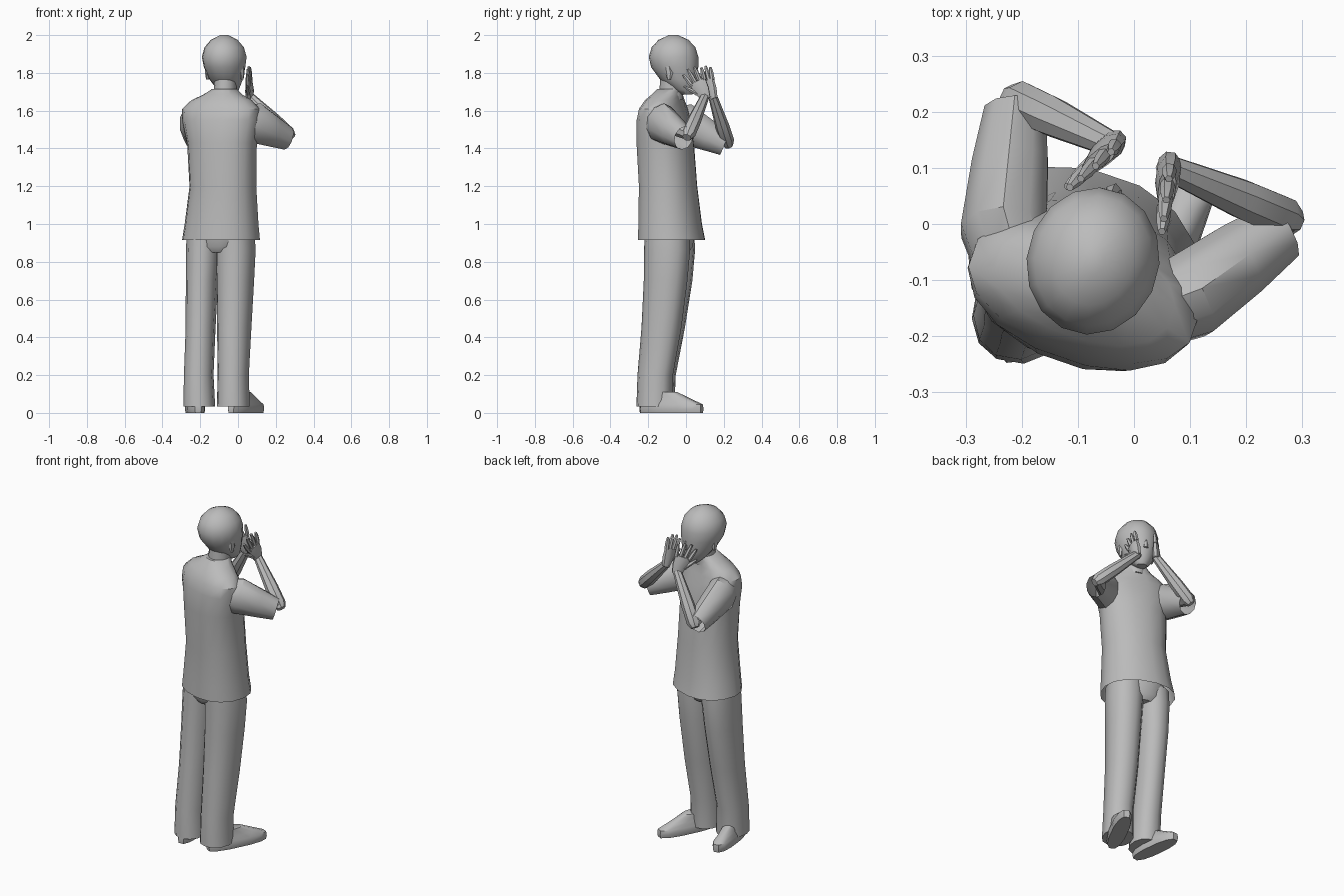
import bpy, bmesh, math
from mathutils import Vector as V

cube = bpy.data.objects.get("Cube")
if cube:
    bpy.data.objects.remove(cube, do_unlink=True)

grey = bpy.data.materials.new("plain grey")
grey.use_nodes = True
colour = (0.5, 0.5, 0.5, 1)
grey.diffuse_color = colour
grey.node_tree.nodes["Principled BSDF"].inputs["Base Color"].default_value = colour
UP = V((0, 0, 1))


def power(value, p):
    return math.copysign(abs(value) ** p, value)


def loft(name, rings, sides=10, p=1.0, angle=40, caps=(0, -1)):
    """Skin rings given as (centre, half axis, half axis); caps lists the closed ends."""
    bm = bmesh.new()
    loops = []
    for c, u, v in rings:
        turns = [2 * math.pi * (i + 0.5) / sides for i in range(sides)]
        loops.append([bm.verts.new(c + u * power(math.cos(t), p) + v * power(math.sin(t), p))
                      for t in turns])
    for low, high in zip(loops, loops[1:]):
        for i in range(sides):
            j = (i + 1) % sides
            bm.faces.new((low[i], low[j], high[j], high[i]))
    for end in caps:
        bm.faces.new(loops[end])
    bmesh.ops.recalc_face_normals(bm, faces=bm.faces)
    mesh = bpy.data.meshes.new(name)
    bm.to_mesh(mesh)
    bm.free()
    mesh.materials.append(grey)
    ob = bpy.data.objects.new(name, mesh)
    bpy.context.collection.objects.link(ob)
    bpy.ops.object.select_all(action='DESELECT')
    ob.select_set(True)
    bpy.context.view_layer.objects.active = ob
    bpy.ops.object.shade_smooth_by_angle(angle=math.radians(angle))


def stack(name, levels, yaw, **kw):
    """Horizontal rings (x, y, z, half width, half depth), turned by yaw degrees."""
    t = math.radians(yaw)
    side, ahead = V((math.cos(t), math.sin(t), 0)), V((-math.sin(t), math.cos(t), 0))
    loft(name, [(V((x, y, z)), side * a, ahead * b) for x, y, z, a, b in levels], **kw)


def tube(name, points, across=None, **kw):
    """Limb through (point, half width, half height)."""
    axis = (points[-1][0] - points[0][0]).normalized()
    side = (across or axis.cross(UP)).normalized()
    other = axis.cross(side).normalized()
    loft(name, [(c, side * a, other * b) for c, a, b in points], **kw)


# Shirt, open at the hem, then neck and head
stack("shirt", [
    (-.09, -.076, .915, .208, .172), (-.087, -.084, 1.0, .197, .163),
    (-.08, -.095, 1.2, .178, .15), (-.085, -.11, 1.43, .187, .145),
    (-.09, -.118, 1.55, .212, .128), (-.09, -.12, 1.61, .212, .11),
    (-.087, -.112, 1.655, .165, .092), (-.08, -.1, 1.685, .105, .078),
    (-.072, -.085, 1.715, .064, .068)], -19, sides=16, p=.9, caps=(-1,))
stack("neck", [(-.07, -.08, 1.66, .06, .064), (-.067, -.07, 1.8, .058, .065)], -15, sides=12)
stack("head", [
    (-.05, .005, 1.685, .03, .028), (-.052, -.008, 1.71, .056, .06),
    (-.063, -.038, 1.765, .088, .1), (-.071, -.06, 1.83, .109, .126),
    (-.073, -.066, 1.885, .118, .132), (-.073, -.066, 1.935, .104, .117),
    (-.073, -.066, 1.975, .07, .08), (-.073, -.066, 2.0, .02, .024)], -15, sides=16)
stack("nose", [(-.037, .053, 1.775, .016, .02), (-.039, .055, 1.79, .014, .017),
               (-.044, .043, 1.845, .007, .012)], -15, sides=6)
for name, x, y in (("left_ear", .022, -.09), ("right_ear", -.162, -.042)):
    stack(name, [(x, y, 1.765, .007, .01), (x, y, 1.8, .012, .022),
                 (x, y - .006, 1.835, .01, .018)], -15, sides=6)

# Trousers
stack("right_trouser_leg", [
    (-.205, -.155, .035, .083, .094), (-.208, -.148, .2, .077, .094),
    (-.198, -.113, .45, .077, .108), (-.191, -.085, .7, .083, .12),
    (-.184, -.075, .86, .089, .124), (-.18, -.075, .95, .09, .12)], -10, sides=12, p=.9)
stack("left_trouser_leg", [
    (-.025, -.168, .035, .085, .094), (-.025, -.163, .2, .08, .094),
    (-.02, -.13, .45, .088, .106), (-.014, -.108, .7, .096, .116),
    (-.012, -.1, .86, .102, .122), (-.015, -.1, .95, .1, .12)], -19, sides=12, p=.9)
stack("seat", [(-.1, -.088, .85, .1, .1), (-.097, -.088, .88, .15, .122),
               (-.095, -.088, .96, .17, .13)], -19, sides=12)

# Shoes: a flat sole with the upper sloping down to the toe
for name, heel, toe in (("right_shoe", V((-.21, -.25, 0)), V((-.245, .07, 0))),
                        ("left_shoe", V((-.04, -.24, 0)), V((.125, .09, 0)))):
    ahead = (toe - heel).normalized()
    side = ahead.cross(UP)
    length = (toe - heel).length
    loft(name, [
        (heel + ahead * length * mid + UP * z, side * wide, ahead * length * half)
        for mid, half, wide, z in ((.5, .49, .045, 0), (.5, .5, .05, .02), (.5, .49, .047, .045),
                                   (.43, .4, .038, .07), (.32, .26, .034, .11))],
        sides=12, p=.8)

# Arms: open short sleeve, upper arm inside it and bent forearm
arms = {
    "left": (V((.0, -.165, 1.545)), V((.095, -.13, 1.535)), V((.262, -.012, 1.455)),
             V((.266, .013, 1.478)), V((.062, .1, 1.675))),
    "right": (V((-.205, -.1, 1.55)), V((-.232, -.01, 1.532)), V((-.212, .205, 1.425)),
              V((-.203, .218, 1.437)), V((-.04, .142, 1.675))),
}
for side, (root, shoulder, cuff, elbow, wrist) in arms.items():
    tube(side + "_sleeve", [(root, .072, .085), (shoulder, .08, .108),
                            (shoulder.lerp(cuff, .55), .071, .084), (cuff, .057, .064)],
         sides=10, caps=(0,))
    tube(side + "_upper_arm", [(shoulder, .042, .042), (elbow, .034, .034)], sides=8)
    axis = (wrist - elbow).normalized()
    tube(side + "_forearm", [(elbow - axis * .03, .024, .024), (elbow, .038, .038),
                             (elbow.lerp(wrist, .35), .037, .037),
                             (wrist, .024, .024), (wrist + axis * .012, .021, .021)], sides=8)


def hand(side, wrist, up, across):
    """Palm, four fanned fingers and a thumb in the plane of up and across."""
    up = up.normalized()
    across = (across - up * across.dot(up)).normalized()
    tube(side + "_palm", [(wrist - up * .015, .026, .021), (wrist + up * .035, .042, .023),
                          (wrist + up * .09, .048, .016)], across, sides=8)
    for i, reach in enumerate((.075, .09, .087, .068)):
        offset = (i - 1.5) / 1.5
        base = wrist + up * .08 + across * offset * .037
        way = (up + across * offset * .2).normalized()
        tube(f"{side}_finger_{i + 1}", [(base, .0125, .013), (base + way * reach * .6, .012, .012),
                                        (base + way * reach, .007, .007)], across, sides=6)
    base = wrist + up * .025 - across * .025
    way = (up - across * .7).normalized()
    tube(side + "_thumb", [(base, .016, .015), (base + way * .05, .014, .013),
                           (base + way * .09, .007, .007)], across, sides=6)


# Hands raised to the face
hand("left", arms["left"][-1], V((-.04, -.44, .9)), V((.12, .9, .44)))
hand("right", arms["right"][-1], V((-.25, -.3, .93)), V((.75, .65, .2)))
